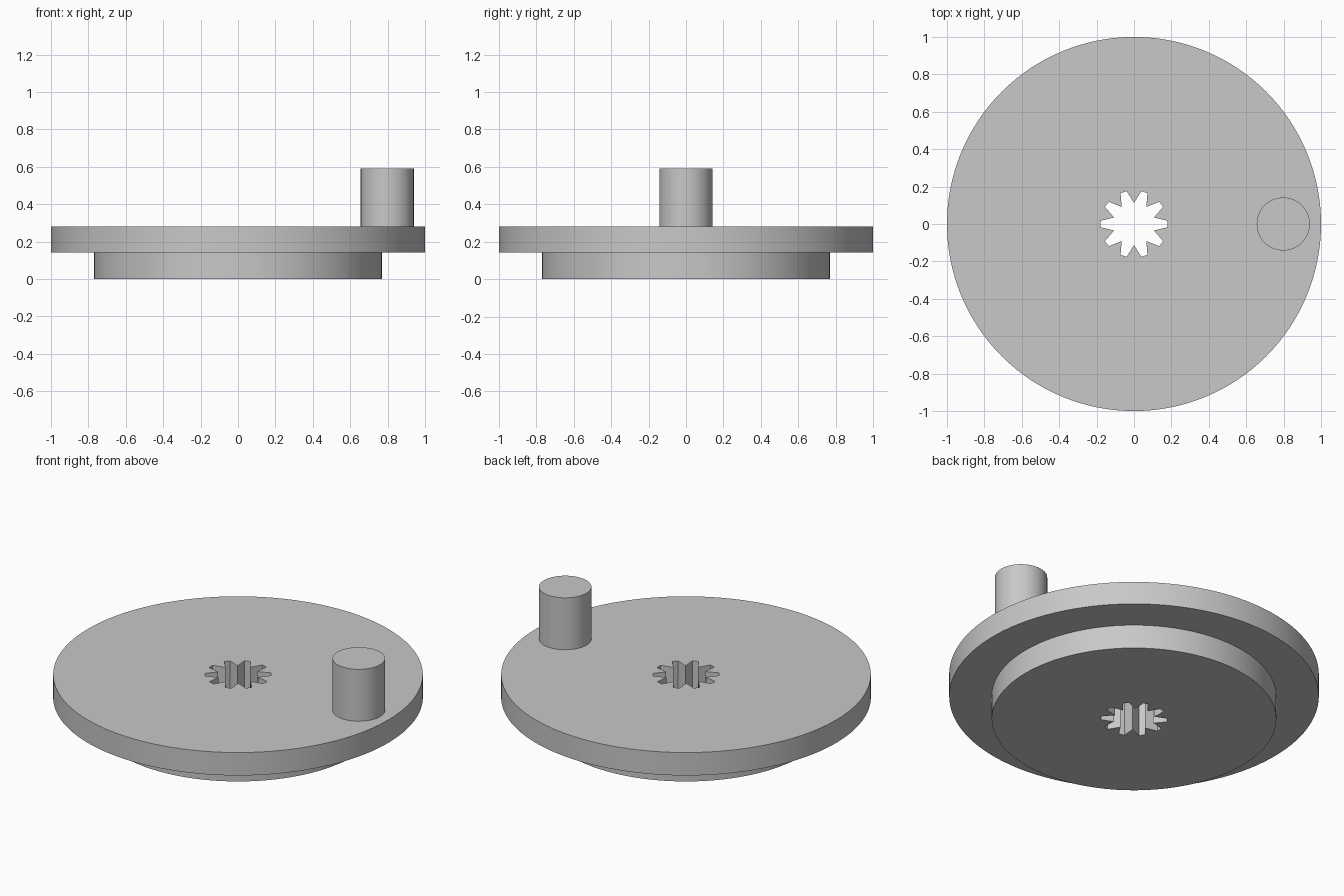
import bpy, bmesh
from math import cos, sin, radians, tau

cube = bpy.data.objects.get("Cube")
if cube:
    bpy.data.objects.remove(cube, do_unlink=True)

# One plain grey for everything
GREY = (0.58, 0.58, 0.58, 1)
grey = bpy.data.materials.new("plain grey")
grey.use_nodes = True
grey.diffuse_color = GREY
grey.node_tree.nodes["Principled BSDF"].inputs["Base Color"].default_value = GREY


def circle(radius, cx=0, segments=128):
    return [(cx + radius * cos(tau * i / segments), radius * sin(tau * i / segments))
            for i in range(segments)]


def loft(name, sections):
    """Solid skinned through (outline, height) sections of equal point count."""
    bm = bmesh.new()
    rings = [[bm.verts.new((x, y, z)) for x, y in outline] for outline, z in sections]
    for low, high in zip(rings, rings[1:]):
        for i in range(len(low)):
            bm.faces.new((low[i - 1], low[i], high[i], high[i - 1]))
    bm.faces.new(reversed(rings[0]))
    bm.faces.new(rings[-1])
    bmesh.ops.recalc_face_normals(bm, faces=bm.faces)
    mesh = bpy.data.meshes.new(name)
    bm.to_mesh(mesh)
    bm.free()
    mesh.materials.append(grey)
    obj = bpy.data.objects.new(name, mesh)
    bpy.context.collection.objects.link(obj)
    return obj


def activate(obj):
    bpy.ops.object.select_all(action="DESELECT")
    obj.select_set(True)
    bpy.context.view_layer.objects.active = obj


# Stepped wheel: narrow hub below, wide disc above
STEP, TOP = 0.143, 0.28
hub, rim = circle(0.77), circle(1)
wheel = loft("stepped_wheel", [(hub, 0), (hub, STEP), (rim, STEP), (rim, TOP)])

# Splined shaft hole: ten blunt teeth with pointed valleys between
spline = []
for tooth in range(10):
    for offset, r in ((-5.5, 0.18), (5.5, 0.18), (18, 0.112)):
        a = radians(36 * tooth + offset)
        spline.append((r * cos(a), r * sin(a)))
cutter = loft("spline_cutter", [(spline, -0.1), (spline, TOP + 0.1)])
cutter.hide_render = True

cut = wheel.modifiers.new("shaft hole", "BOOLEAN")
cut.operation = "DIFFERENCE"
cut.solver = "EXACT"
cut.object = cutter
activate(wheel)
bpy.ops.object.modifier_apply(modifier=cut.name)
bpy.data.objects.remove(cutter, do_unlink=True)

# Crank pin standing near the edge
pin = circle(0.142, 0.798, 64)
crank_pin = loft("crank_pin", [(pin, TOP), (pin, 0.59)])

for obj in (wheel, crank_pin):
    activate(obj)
    bpy.ops.object.shade_smooth_by_angle(angle=radians(20))
